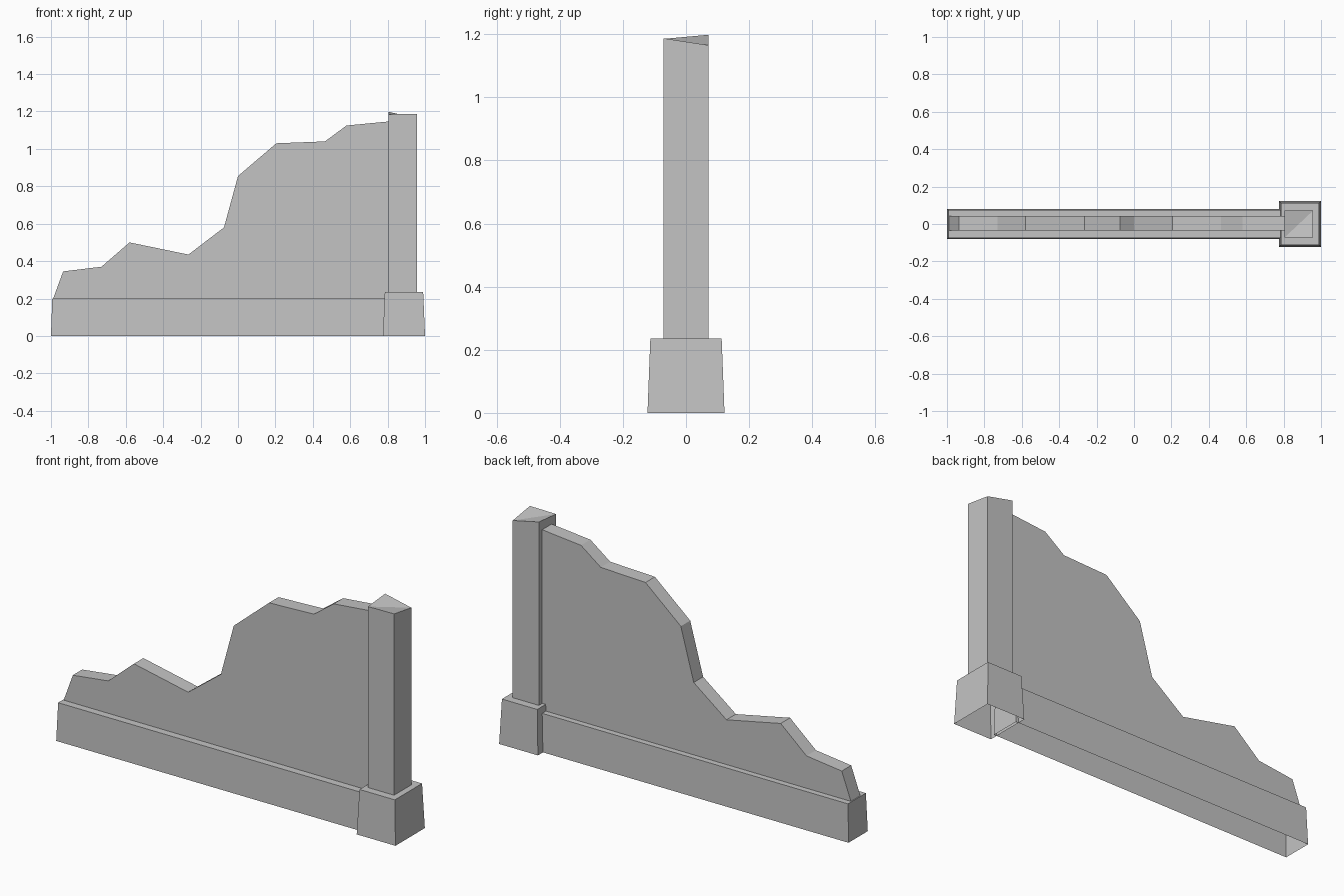
import bpy
import bmesh

cube = bpy.data.objects.get("Cube")
if cube:
    bpy.data.objects.remove(cube, do_unlink=True)

# One plain stone colour
STONE = (0.55, 0.55, 0.55, 1.0)
stone = bpy.data.materials.new("grey stone")
stone.use_nodes = True
stone.diffuse_color = STONE
stone.node_tree.nodes["Principled BSDF"].inputs["Base Color"].default_value = STONE


def finish(bm, name):
    """Turn a bmesh into a flat-shaded stone object."""
    mesh = bpy.data.meshes.new(name)
    bm.to_mesh(mesh)
    bm.free()
    mesh.materials.append(stone)
    obj = bpy.data.objects.new(name, mesh)
    bpy.context.collection.objects.link(obj)
    return obj


def rect(x0, x1, y0, y1):
    return [(x0, y0), (x1, y0), (x1, y1), (x0, y1)]


def open_block(name, low, high, z0, tops):
    """Four-sided block, open underneath; tops gives each upper corner height."""
    bm = bmesh.new()
    b = [bm.verts.new((x, y, z0)) for x, y in low]
    t = [bm.verts.new((x, y, z)) for (x, y), z in zip(high, tops)]
    for i in range(4):
        j = (i + 1) % 4
        bm.faces.new((b[i], b[j], t[j], t[i]))
    if len(set(tops)) == 1:
        bm.faces.new(t)
    else:  # uneven top folded along its diagonal
        bm.faces.new((t[0], t[1], t[2]))
        bm.faces.new((t[0], t[2], t[3]))
    return finish(bm, name)


def panel(name, outline, y0, y1):
    """Upright slab cut to an x-z outline."""
    bm = bmesh.new()
    front = bm.faces.new([bm.verts.new((x, y0, z)) for x, z in outline])
    slab = bmesh.ops.extrude_face_region(bm, geom=[front], use_keep_orig=True)
    moved = [v for v in slab["geom"] if isinstance(v, bmesh.types.BMVert)]
    bmesh.ops.translate(bm, verts=moved, vec=(0, y1 - y0, 0))
    bmesh.ops.recalc_face_normals(bm, faces=bm.faces)
    return finish(bm, name)


# Long plinth below the wall
open_block("wall_plinth", rect(-1, 0.79, -0.08, 0.08),
           rect(-0.993, 0.79, -0.074, 0.074), 0, [0.2] * 4)

# Broken wall with a jagged top
panel("broken_wall", [
    (0.82, 0.2), (0.82, 1.148), (0.58, 1.125), (0.465, 1.04), (0.205, 1.03),
    (0, 0.855), (-0.075, 0.58), (-0.265, 0.435), (-0.58, 0.5), (-0.73, 0.37),
    (-0.935, 0.345), (-0.988, 0.2)], -0.035, 0.043)

# Tapered foot of the end post
open_block("post_foot", rect(0.775, 1, -0.122, 0.122),
           rect(0.785, 0.99, -0.113, 0.113), 0, [0.235] * 4)

# End post with an uneven broken top
post = rect(0.805, 0.957, -0.072, 0.071)
open_block("end_post", post, post, 0.235, [1.185, 1.187, 1.165, 1.198])
